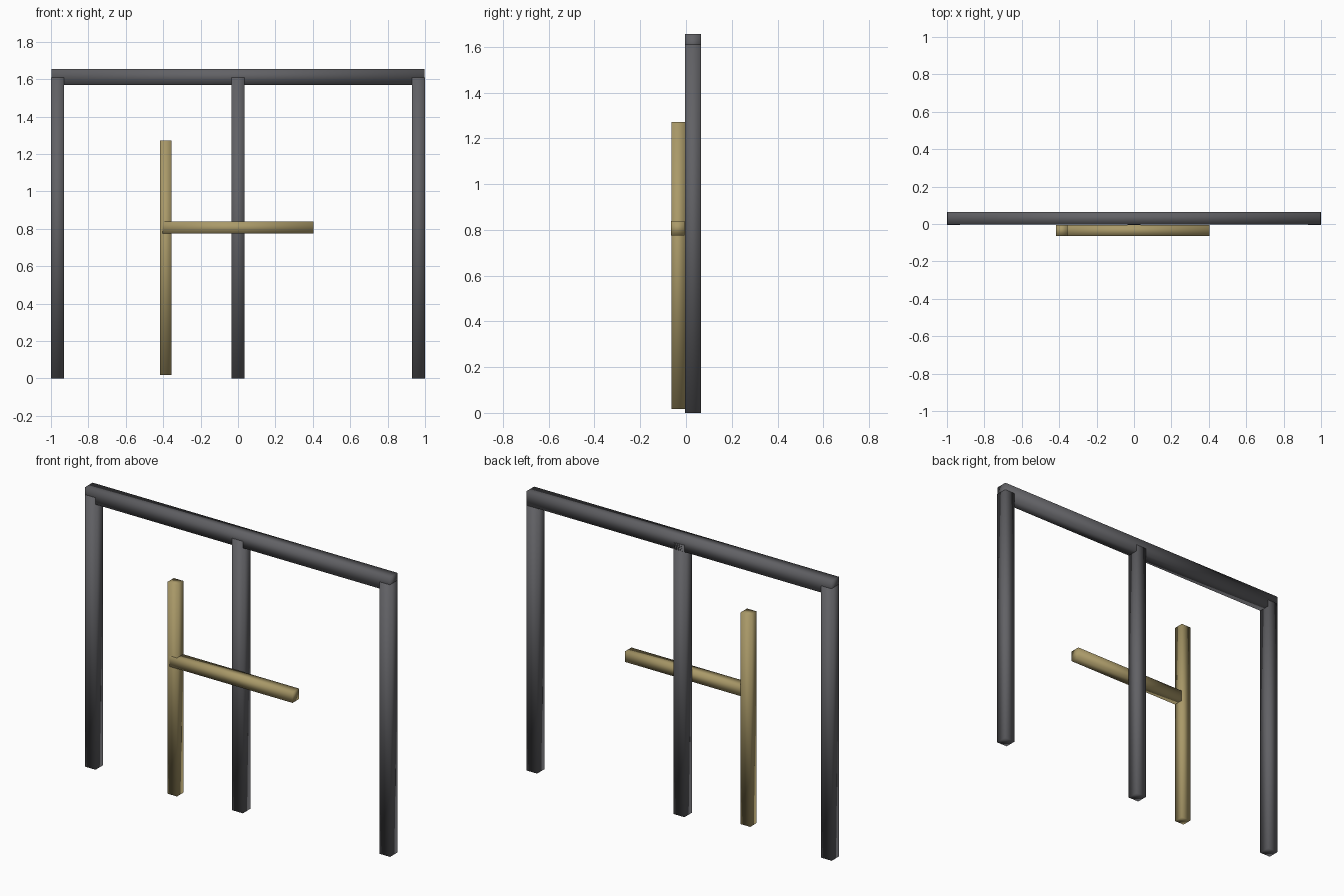
import bpy
import bmesh
from mathutils import Vector

if "Cube" in bpy.data.objects:
    bpy.data.objects.remove(bpy.data.objects["Cube"])


def material(name, rgb):
    mat = bpy.data.materials.new(name)
    mat.diffuse_color = (*rgb, 1.0)
    mat.use_nodes = True
    mat.node_tree.nodes["Principled BSDF"].inputs["Base Color"].default_value = mat.diffuse_color
    return mat


def bar(name, low, high, mat):
    """Smooth-shaded square bar between two opposite corners."""
    low, high = Vector(low), Vector(high)
    bm = bmesh.new()
    bmesh.ops.create_cube(bm, size=1.0)
    bmesh.ops.scale(bm, vec=high - low, verts=bm.verts)
    for face in bm.faces:
        face.smooth = True
    mesh = bpy.data.meshes.new(name)
    bm.to_mesh(mesh)
    bm.free()
    mesh.materials.append(mat)
    obj = bpy.data.objects.new(name, mesh)
    obj.location = (low + high) / 2
    bpy.context.collection.objects.link(obj)
    return obj


steel = material("dark_grey", (0.12, 0.12, 0.13))
brass = material("brass", (0.40, 0.32, 0.14))

# Three uprights of the frame
for name, x in (("left_post", -0.965), ("middle_post", 0.0), ("right_post", 0.965)):
    bar(name, (x - 0.035, -0.005, 0.0), (x + 0.035, 0.065, 1.61), steel)

# Top rail, set just inside the post faces
bar("top_rail", (-0.998, -0.004, 1.57), (0.998, 0.065, 1.655), steel)

# Handle in front: vertical bar and horizontal bar
bar("vertical_handle", (-0.417, -0.064, 0.018), (-0.355, -0.005, 1.272), brass)
bar("horizontal_handle", (-0.403, -0.065, 0.775), (0.403, -0.006, 0.838), brass)
